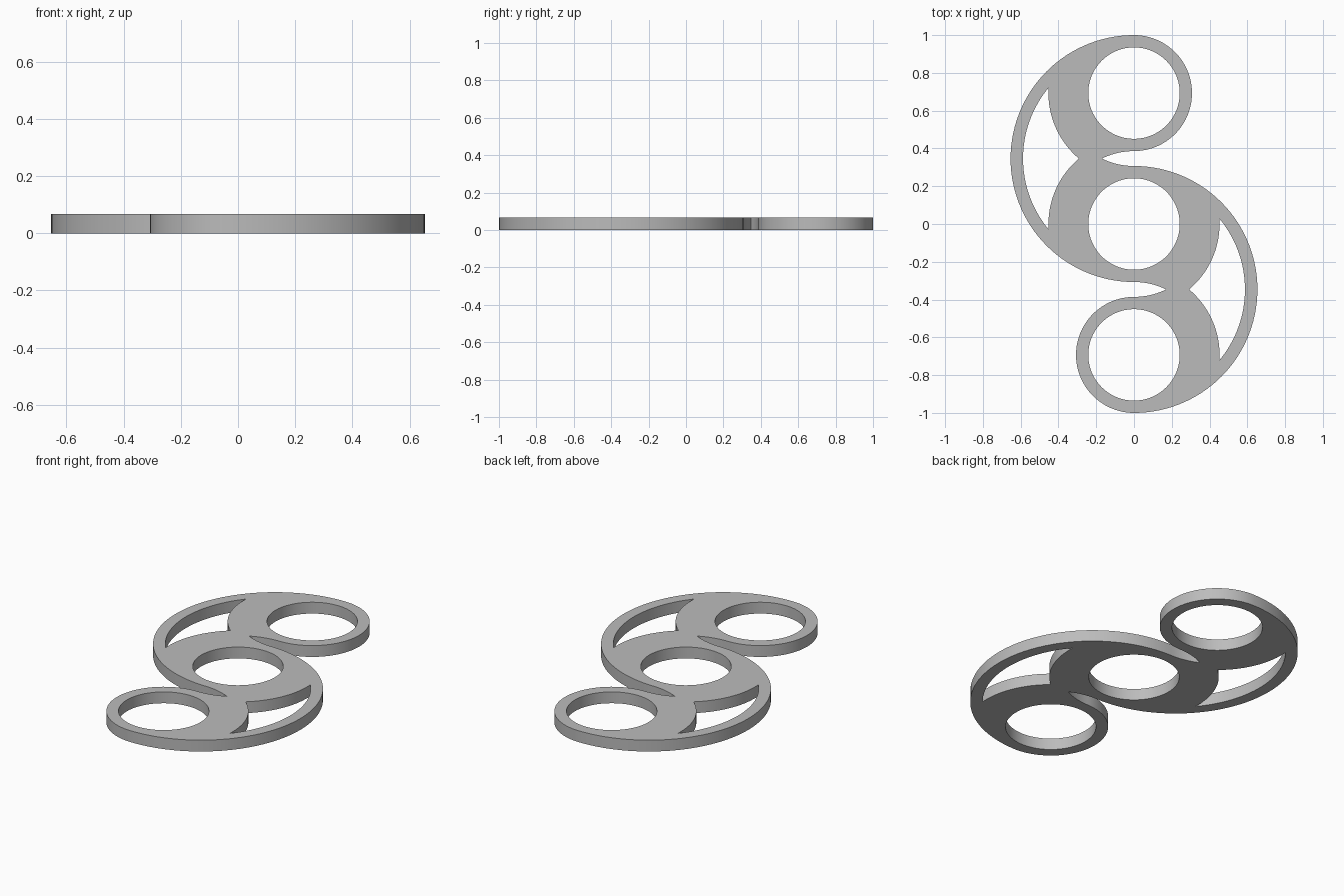
import bpy
import bmesh
from math import radians, degrees, acos, atan2, sqrt, cos, sin, ceil
from mathutils import Vector

cube = bpy.data.objects.get("Cube")
if cube:
    bpy.data.objects.remove(cube, do_unlink=True)

THICK = 0.067
RING = 0.307             # outer radius of the end rings
PITCH = 1 - RING         # distance between hole centres
HALF = PITCH / 2
SWEEP = 1 - HALF         # radius of the large outer arcs
HOLE = 0.242
SLOT = PITCH - RING      # radius of the arcs that bound the pointed slots
RIM = SWEEP - 0.066      # outer edge of the crescent windows
LOBE = 0.453             # inner edges of the crescent windows


def arc(cy, r, a0, a1):
    """Points on a circle about (0, cy), leaving out the last one."""
    n = max(8, ceil(abs(a1 - a0) / 3))
    angles = [radians(a0 + (a1 - a0) * i / n) for i in range(n)]
    return [Vector((r * cos(a), cy + r * sin(a), 0)) for a in angles]


def turned(points):
    return [Vector((-p.x, -p.y, 0)) for p in points]


# Half of the S outline: large arc, pointed slot, end ring
tip = degrees(acos(HALF / SLOT))
half_outline = (arc(HALF, SWEEP, 90, 270)
                + arc(-PITCH, SLOT, 90, 90 - tip)
                + arc(0, SLOT, tip - 90, -90)
                + arc(-PITCH, RING, 90, 270))
outline = half_outline + turned(half_outline)

# Crescent window: rim arc and two lobes meeting at a point
wy = (RIM ** 2 - LOBE ** 2 + HALF ** 2) / (2 * HALF)
wx = sqrt(RIM ** 2 - wy ** 2)
rim_a = degrees(atan2(wy, wx))
lobe_a = degrees(atan2(wy - HALF, wx))
meet_a = degrees(atan2(HALF, sqrt(LOBE ** 2 - HALF ** 2)))
window = (arc(HALF, RIM, 180 - rim_a, 180 + rim_a)
          + arc(0, LOBE, 180 + lobe_a, 180 - meet_a)
          + arc(PITCH, LOBE, 180 + meet_a, 180 - lobe_a))

loops = [outline, window, turned(window)]
loops += [arc(y, HOLE, 0, 360) for y in (-PITCH, 0, PITCH)]

# Fill the flat profile and extrude it to a plate
bm = bmesh.new()
for loop in loops:
    verts = [bm.verts.new(p) for p in loop]
    for a, b in zip(verts, verts[1:] + verts[:1]):
        bm.edges.new((a, b))
bmesh.ops.triangle_fill(bm, use_beauty=True, use_dissolve=False,
                        edges=bm.edges[:], normal=(0, 0, 1))
solid = bmesh.ops.extrude_face_region(bm, geom=bm.faces[:], use_keep_orig=True)
top = [g for g in solid["geom"] if isinstance(g, bmesh.types.BMVert)]
bmesh.ops.translate(bm, verts=top, vec=(0, 0, THICK))
bmesh.ops.recalc_face_normals(bm, faces=bm.faces[:])
mesh = bpy.data.meshes.new("s_shaped_plate")
bm.to_mesh(mesh)
bm.free()

# Plain grey material
grey = bpy.data.materials.new("plain grey")
grey.use_nodes = True
colour = (0.5, 0.5, 0.5, 1)
grey.diffuse_color = colour
grey.node_tree.nodes["Principled BSDF"].inputs["Base Color"].default_value = colour
mesh.materials.append(grey)

plate = bpy.data.objects.new("s_shaped_plate", mesh)
bpy.context.collection.objects.link(plate)
bpy.ops.object.select_all(action='DESELECT')
plate.select_set(True)
bpy.context.view_layer.objects.active = plate
bpy.ops.object.shade_smooth_by_angle(angle=radians(30))
